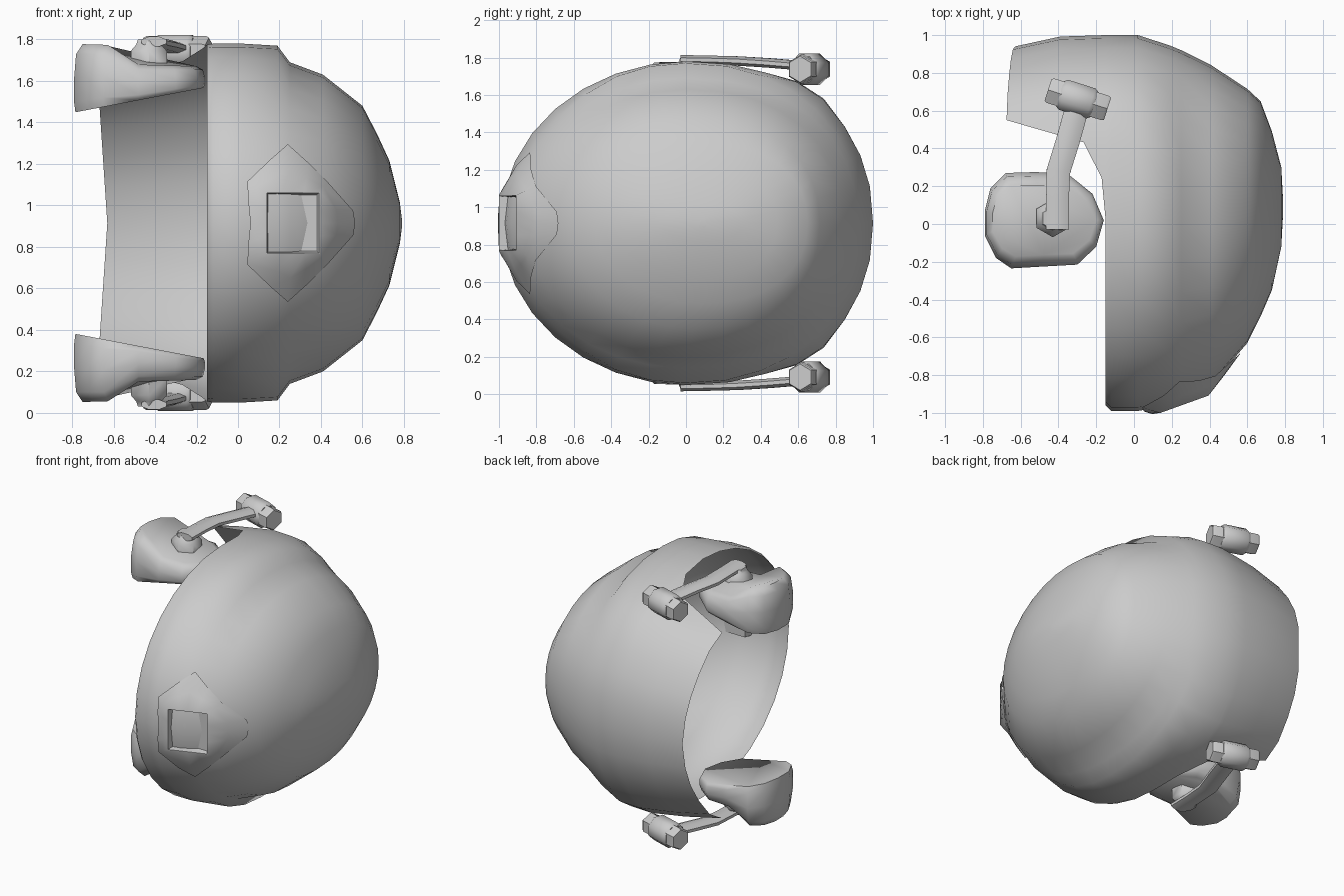
import bpy, bmesh, math
from mathutils import Vector

cube = bpy.data.objects.get("Cube")
if cube:
    bpy.data.objects.remove(cube)

MID = 0.915  # height of the symmetry plane

grey = bpy.data.materials.new("plain grey")
grey.use_nodes = True
colour = (0.6, 0.6, 0.6, 1)
grey.diffuse_color = colour
grey.node_tree.nodes["Principled BSDF"].inputs["Base Color"].default_value = colour

# Empty that the paired parts are mirrored about
pivot = bpy.data.objects.new("mirror_centre", None)
pivot.location.z = MID
pivot.hide_render = True
bpy.context.collection.objects.link(pivot)


def loft(name, rings, angle=40, mirrored=False, open_start=False):
    """Skin closed rings of equal length, close the ends, optionally mirror in z."""
    bm = bmesh.new()
    rows = [[bm.verts.new(p) for p in ring] for ring in rings]
    n = len(rows[0])
    for a, b in zip(rows, rows[1:]):
        for i in range(n):
            j = (i + 1) % n
            bm.faces.new((a[i], a[j], b[j], b[i]))
    if not open_start:
        bm.faces.new(rows[0])
    bm.faces.new(rows[-1])
    bmesh.ops.remove_doubles(bm, verts=bm.verts, dist=0.0005)
    bmesh.ops.recalc_face_normals(bm, faces=bm.faces)
    mesh = bpy.data.meshes.new(name)
    bm.to_mesh(mesh)
    bm.free()
    mesh.materials.append(grey)
    obj = bpy.data.objects.new(name, mesh)
    bpy.context.collection.objects.link(obj)
    bpy.ops.object.select_all(action='DESELECT')
    obj.select_set(True)
    bpy.context.view_layer.objects.active = obj
    bpy.ops.object.shade_smooth_by_angle(angle=math.radians(angle))
    if mirrored:
        mod = obj.modifiers.new("mirror", 'MIRROR')
        mod.use_axis = (False, False, True)
        mod.mirror_object = pivot


# Helmet shell: thin open skin of oval sections along x, the rear drawn out as a neck guard
COLS = 32


def oval(col, y_min, y_max, z_half, ridge=0.0, ledge=0.0):
    """Oval point, rounder at the front; ridge swells the sides, ledge the rear corners."""
    a = 2 * math.pi * col / COLS
    c, s = math.cos(a), math.sin(a)
    e = 0.9 if c > 0 else 1.0
    power = lambda v: math.copysign(abs(v) ** e, v)
    swell = ridge * min(1, max(0, (abs(s) - 0.75) / 0.2))
    swell += ledge * max(0, 1 - abs(c - 0.66) / 0.22)
    y = (y_min + y_max) / 2 + (y_max - y_min) / 2 * power(c)
    return y, MID + (z_half + swell) * power(s)


def guard(col):
    """How far each column runs down into the neck guard, 0 to 1."""
    c = math.cos(2 * math.pi * col / COLS)
    return 1 if c > 0.5 else 0.22 if c > 0.35 else 0.04 if c > 0.15 else 0


def neck_ring(t):
    ring = []
    for col in range(COLS):
        w = guard(col) * t
        y, z = oval(col, -0.96, 1.0 - 0.06 * w ** 3, 0.86 - 0.1 * w, 0, 0.06)
        bulge = 0.04 * abs(z - MID) / 0.6
        ring.append((-0.15 - (0.48 + bulge) * w, y, z))
    return ring


sections = [(-0.12, -0.99, 1.0, 0.865, 0, 0.06), (0.02, -0.99, 1.0, 0.865, 0, 0.05),
            (0.19, -0.96, 0.945, 0.81, 0.045, 0.03), (0.25, -0.935, 0.92, 0.775),
            (0.41, -0.85, 0.84, 0.715), (0.6, -0.63, 0.715, 0.565),
            (0.67, -0.49, 0.65, 0.43), (0.73, -0.35, 0.49, 0.3),
            (0.78, -0.12, 0.3, 0.1), (0.79, 0.07, 0.11, 0.02)]
rings = [neck_ring(t) for t in (1, 0.5, 0)]
rings += [[(x, *oval(c, *dims)) for c in range(COLS)] for x, *dims in sections]
loft("helmet_shell", rings, 50, open_start=True)


def dome_front(x, z):
    """Front y of the shell at a given x and z."""
    for (x0, *d0), (x1, *d1) in zip(sections, sections[1:]):
        if x0 <= x <= x1:
            t = (x - x0) / (x1 - x0)
            lo, hi, h = [p + (q - p) * t for p, q in zip(d0[:3], d1[:3])]
            bow = math.sqrt(max(0, 1 - ((z - MID) / h) ** 2))
            return (lo + hi) / 2 - (hi - lo) / 2 * bow


# Front mount: flared pad on the brow with a square socket
half = [(0.565, 0), (0.555, 0.06), (0.43, 0.2), (0.34, 0.29), (0.24, 0.38),
        (0.16, 0.31), (0.045, 0.2), (0.05, 0.1), (0.06, 0)]
flare = half + [(x, -z) for x, z in reversed(half[1:-1])]


def square(size_x, size_z):
    pts = []
    for i in range(len(flare)):
        a = 2 * math.pi * i / len(flare)
        k = 1 / max(abs(math.cos(a)), abs(math.sin(a)))
        pts.append((0.265 + size_x * k * math.cos(a), size_z * k * math.sin(a)))
    return pts


def pad_ring(points, depth):
    return [(x, depth(x, MID + z), MID + z) for x, z in points]


slope = lambda x, z: -1.0 + 0.36 * max(0, x - 0.14)
middle = [((a[0] + b[0]) / 2, (a[1] + b[1]) / 2) for a, b in zip(flare, square(0.13, 0.15))]
loft("front_mount", [
    pad_ring(flare, lambda x, z: dome_front(x, z) - 0.012),
    pad_ring(middle, lambda x, z: dome_front(x, z) - 0.03),
    pad_ring(square(0.13, 0.15), slope),
    pad_ring(square(0.125, 0.145), slope),
    pad_ring(square(0.115, 0.135), lambda x, z: -0.89)], 45, open_start=True)

# Ear cups: rounded outline with a sloping underside and a raised outer end
outline = [(-0.79, 0.07), (-0.76, 0.19), (-0.68, 0.27), (-0.52, 0.275), (-0.35, 0.265),
           (-0.22, 0.16), (-0.16, 0.02), (-0.2, -0.12), (-0.3, -0.215), (-0.48, -0.225),
           (-0.65, -0.235), (-0.73, -0.18), (-0.79, -0.06)]


def cup_ring(scale_x, scale_y, blend):
    ring = []
    for x, y in outline:
        x, y = -0.475 + (x + 0.475) * scale_x, 0.02 + (y - 0.02) * scale_y
        low = 1.45 + 0.19 * (x + 0.78)
        rise = min(1, max(0, (-0.52 - x) / 0.1))
        high = 1.68 + 0.09 * rise - 0.03 * (x + 0.5)
        ring.append((x, y, low + (high - low) * blend))
    return ring


loft("ear_cup", [cup_ring(*r) for r in
                 ((0.98, 0.94, 0), (1, 1, 0.15), (1, 1, 0.5), (0.97, 0.92, 0.85),
                  (0.87, 0.75, 1))], 65, mirrored=True)


def tube(name, stations, sides, flat=1.0):
    """Sweep a polygon through (centre, radius) stations; flat squeezes it in z."""
    rings = []
    for k, (p, r) in enumerate(stations):
        a = Vector(stations[max(k - 1, 0)][0])
        b = Vector(stations[min(k + 1, len(stations) - 1)][0])
        d = (b - a).normalized()
        up = Vector((0, 1, 0)) if abs(d.z) > 0.9 else Vector((0, 0, 1))
        side = d.cross(up).normalized()
        up = side.cross(d)
        ring = []
        for i in range(sides):
            t = 2 * math.pi * (i + 0.5) / sides
            ring.append(Vector(p) + side * r * math.cos(t) + up * r * flat * math.sin(t))
        rings.append(ring)
    loft(name, rings, 50, mirrored=True)


# Pivot stud on each cup
tube("pivot_stud", [((-0.43, 0.03, z), r) for z, r in
                    ((1.66, 0.1), (1.745, 0.1), (1.775, 0.07), (1.8, 0.06))], 6)

# Arm linking the stud to the shell clamp
tube("cup_arm", [((-0.405, -0.03, 1.79), 0.065), ((-0.405, 0.13, 1.787), 0.065),
                 ((-0.4, 0.28, 1.782), 0.068), ((-0.35, 0.44, 1.772), 0.068),
                 ((-0.3, 0.62, 1.757), 0.068)], 8, 0.4)

# Clamp: barrel with a narrower nut at each end
start, end = Vector((-0.455, 0.71, 1.738)), Vector((-0.14, 0.61, 1.738))


def along(t):
    return tuple(start.lerp(end, t))


tube("clamp_barrel", [(along(t), r) for t, r in
                      ((0.2, 0.075), (0.26, 0.09), (0.72, 0.09), (0.78, 0.075))], 8)
tube("clamp_nuts", [(along(0), 0.07), (along(0.04), 0.078),
                    (along(0.96), 0.078), (along(1), 0.07)], 6)
